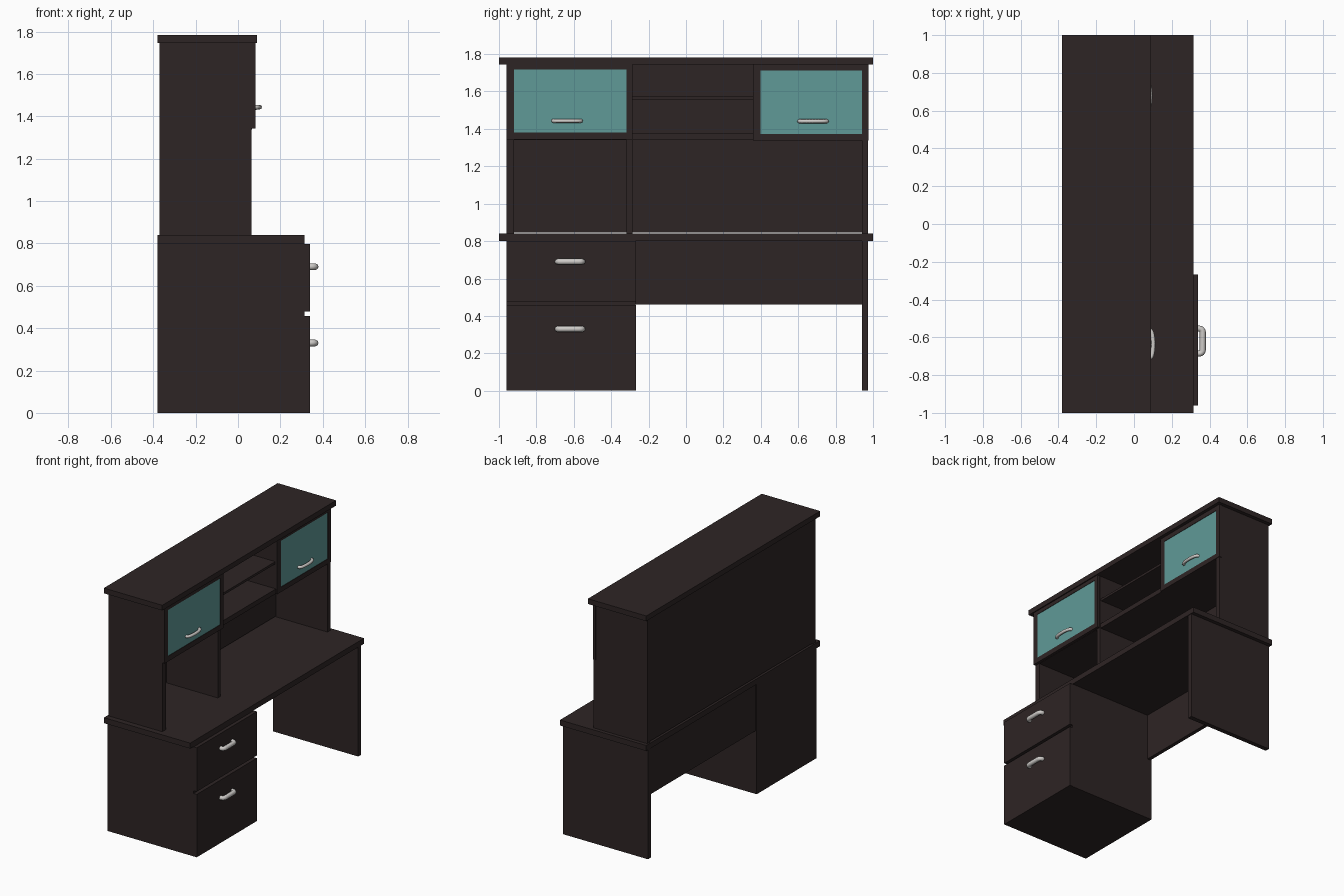
import bpy, math
from mathutils import Vector

if "Cube" in bpy.data.objects:
    bpy.data.objects.remove(bpy.data.objects["Cube"])


def material(name, rgb):
    m = bpy.data.materials.new(name)
    m.diffuse_color = (*rgb, 1)
    m.use_nodes = True
    m.node_tree.nodes["Principled BSDF"].inputs["Base Color"].default_value = m.diffuse_color
    return m


WOOD = material("dark_brown_wood", (0.027, 0.018, 0.018))
TEAL = material("teal_pane", (0.115, 0.32, 0.31))
METAL = material("brushed_metal", (0.62, 0.60, 0.58))


def link(name, mesh, mat):
    ob = bpy.data.objects.new(name, mesh)
    bpy.context.collection.objects.link(ob)
    mesh.materials.clear()
    mesh.materials.append(mat)
    return ob


def box(name, x, y, z, mat=WOOD):
    """Box from (min, max) ranges on each axis."""
    bpy.ops.mesh.primitive_cube_add(size=1)
    ob = bpy.context.object
    ob.name = name
    ob.location = [(a + b) / 2 for a, b in (x, y, z)]
    ob.scale = [b - a for a, b in (x, y, z)]
    bpy.ops.object.transform_apply(location=True, rotation=False, scale=True)
    ob.data.materials.append(mat)
    return ob


def handle(name, path, radius):
    """Tube swept along a path, turned into a smooth mesh."""
    cu = bpy.data.curves.new(name, 'CURVE')
    cu.dimensions = '3D'
    cu.bevel_depth = radius
    cu.bevel_resolution = 2
    cu.use_fill_caps = True
    sp = cu.splines.new('POLY')
    sp.points.add(len(path) - 1)
    for p, co in zip(sp.points, path):
        p.co = (*co, 1)
    tmp = bpy.data.objects.new(name + "_path", cu)
    mesh = bpy.data.meshes.new_from_object(tmp)
    bpy.data.objects.remove(tmp)
    ob = link(name, mesh, METAL)
    bpy.ops.object.select_all(action='DESELECT')
    ob.select_set(True)
    bpy.context.view_layer.objects.active = ob
    bpy.ops.object.shade_smooth_by_angle(angle=math.radians(50))


def d_handle(name, x, y, z, half, reach, radius):
    """Straight bar with rounded corners and two short legs."""
    r = 0.018
    path = [(x - 0.005, y - half, z)]
    for side in (-1, 1):
        angles = [i * math.pi / 8 for i in range(5)]
        arc = [(x + reach - r + r * math.sin(a), y + side * (half - r + r * math.cos(a)), z)
               for a in angles]
        path += arc if side < 0 else arc[::-1]
    path.append((x - 0.005, y + half, z))
    handle(name, path, radius)


def bow_handle(name, x, y, z, half, reach, radius):
    """Shallow bowed pull."""
    path = [(x - 0.004 + (reach + 0.004) * math.sin(math.pi * i / 14) ** 0.6,
             y - half * math.cos(math.pi * i / 14), z) for i in range(15)]
    handle(name, path, radius)


def framed_door(name, x, y, z, pane_y, pane_z):
    """Door with four frame rails and a teal pane."""
    box(name + "_frame_top", x, y, (pane_z[1], z[1]))
    box(name + "_frame_bottom", x, y, (z[0], pane_z[0]))
    box(name + "_frame_left", x, (y[0], pane_y[0]), pane_z)
    box(name + "_frame_right", x, (pane_y[1], y[1]), pane_z)
    box(name + "_pane", (x[0], x[1] - 0.003), pane_y, pane_z, TEAL)


# Desk base
box("desk_top", (-0.38, 0.315), (-1, 1), (0.80, 0.84))
box("drawer_cabinet", (-0.38, 0.315), (-0.96, -0.27), (0, 0.80))
box("side_leg", (-0.375, 0.31), (0.94, 0.973), (0, 0.80))
box("modesty_panel", (-0.372, -0.345), (-0.27, 0.94), (0.46, 0.80))

# Drawers with bar handles
for label, z, hz in (("upper", (0.478, 0.797), 0.69), ("lower", (0, 0.458), 0.33)):
    box(label + "_drawer_front", (0.315, 0.34), (-0.96, -0.268), z)
    d_handle(label + "_drawer_handle", 0.34, -0.62, hz, 0.066, 0.024, 0.016)

# Hutch shell
box("hutch_top", (-0.38, 0.09), (-1, 1), (1.745, 1.783))
box("hutch_left_side", (-0.37, 0.063), (-0.96, -0.92), (0.84, 1.745))
box("hutch_right_side", (-0.37, 0.063), (0.94, 0.973), (0.84, 1.745))
box("hutch_back", (-0.37, -0.352), (-0.92, 0.94), (0.846, 1.745))

# Hutch dividers and shelves
box("long_divider", (-0.352, 0.06), (-0.318, -0.286), (0.84, 1.745))
box("short_divider", (-0.352, 0.045), (0.357, 0.398), (1.34, 1.745))
box("left_cupboard_floor", (-0.352, 0.063), (-0.92, -0.318), (1.34, 1.38))
box("main_shelf", (-0.352, 0.055), (-0.286, 0.94), (1.34, 1.375))
box("middle_shelf", (-0.352, 0.05), (-0.286, 0.357), (1.555, 1.572))

# Cupboard doors with bowed pulls
framed_door("left_door", (0.063, 0.082), (-0.96, -0.286), (1.342, 1.745),
            (-0.92, -0.318), (1.38, 1.717))
framed_door("right_door", (0.045, 0.066), (0.357, 0.977), (1.338, 1.745),
            (0.398, 0.94), (1.374, 1.711))
bow_handle("left_door_handle", 0.080, -0.636, 1.443, 0.074, 0.022, 0.011)
bow_handle("right_door_handle", 0.064, 0.679, 1.441, 0.074, 0.022, 0.011)
